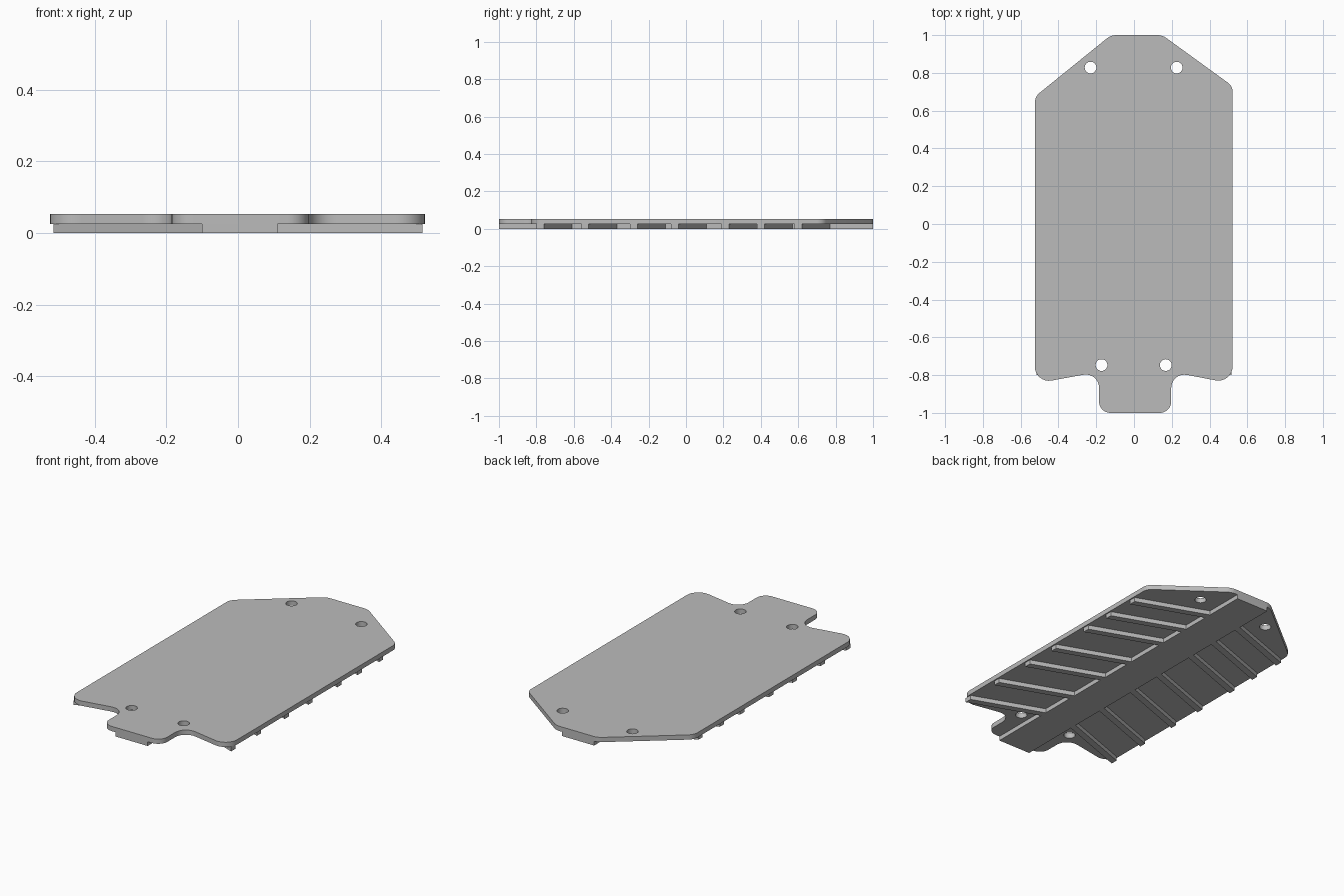
import bpy, bmesh, math
from mathutils import Vector

cube = bpy.data.objects.get("Cube")
if cube:
    bpy.data.objects.remove(cube, do_unlink=True)

SPLIT, TOP = 0.025, 0.053   # underside of the plate, top of the plate

grey = bpy.data.materials.new("plain grey")
grey.use_nodes = True
grey.diffuse_color = (0.5, 0.5, 0.5, 1)
grey.node_tree.nodes["Principled BSDF"].inputs["Base Color"].default_value = (0.5, 0.5, 0.5, 1)


def fillet(corners, steps=8):
    """Round each (x, y, radius) corner of a closed outline with an arc."""
    out = []
    for i, (x, y, r) in enumerate(corners):
        p = Vector((x, y))
        a = (Vector(corners[i - 1][:2]) - p).normalized()
        b = (Vector(corners[(i + 1) % len(corners)][:2]) - p).normalized()
        half = a.angle(b) / 2
        centre = p + (a + b).normalized() * r / math.sin(half)
        reach = r / math.tan(half)
        start, end = p + a * reach - centre, p + b * reach - centre
        sweep = start.angle(end)
        for k in range(steps + 1):
            t = k / steps
            arc = (start * math.sin((1 - t) * sweep) + end * math.sin(t * sweep)) / math.sin(sweep)
            out.append(centre + arc)
    return out


def prism(name, outline, z0, z1):
    """Extrude a flat outline into a solid part."""
    bm = bmesh.new()
    face = bm.faces.new([bm.verts.new((p[0], p[1], z0)) for p in outline])
    grown = bmesh.ops.extrude_face_region(bm, geom=[face])["geom"]
    bmesh.ops.translate(bm, vec=(0, 0, z1 - z0),
                        verts=[g for g in grown if isinstance(g, bmesh.types.BMVert)])
    bmesh.ops.recalc_face_normals(bm, faces=bm.faces)
    mesh = bpy.data.meshes.new(name)
    bm.to_mesh(mesh)
    bm.free()
    mesh.materials.append(grey)
    obj = bpy.data.objects.new(name, mesh)
    bpy.context.collection.objects.link(obj)
    return obj


# Plate: shouldered back, narrow tab at the front
plate = prism("plate", fillet([
    (0.15, 1, 0.08), (-0.122, 1, 0.08), (-0.525, 0.674, 0.07),
    (-0.525, -0.845, 0.075), (-0.185, -0.783, 0.07), (-0.185, -1, 0.06),
    (0.197, -1, 0.06), (0.197, -0.783, 0.07), (0.522, -0.845, 0.075),
    (0.522, 0.73, 0.06)]), SPLIT, TOP)

# Screw holes
for i, (x, y) in enumerate([(-0.23, 0.828), (0.226, 0.828), (-0.172, -0.747), (0.168, -0.747)]):
    ring = [(x + 0.031 * math.cos(k * math.tau / 32), y + 0.031 * math.sin(k * math.tau / 32))
            for k in range(32)]
    cutter = prism(f"hole_cutter_{i + 1}", ring, -0.1, 0.2)
    cutter.hide_render = True
    cutter.hide_set(True)
    cut = plate.modifiers.new("screw hole", "BOOLEAN")
    cut.operation, cut.solver, cut.object = "DIFFERENCE", "EXACT", cutter

bpy.context.view_layer.objects.active = plate
plate.select_set(True)
for m in list(plate.modifiers):
    bpy.ops.object.modifier_apply(modifier=m.name)
for o in [o for o in bpy.data.objects if o.name.startswith("hole_cutter")]:
    bpy.data.objects.remove(o, do_unlink=True)
bpy.ops.object.shade_smooth_by_angle(angle=math.radians(30))

# Flat spine under the middle
prism("spine", [(-0.10, -1), (0.11, -1), (0.11, 1), (-0.10, 1)], 0, SPLIT)

# Slanted ribs sweeping from the spine towards the front on both sides
for i, y in enumerate([-0.76, -0.52, -0.26, -0.04, 0.23, 0.42, 0.62]):
    for side, inner, outer in (("left", 0.11, 0.515), ("right", -0.10, -0.515)):
        prism(f"{side}_rib_{i + 1}",
              [(outer, y), (inner, y + 0.15), (inner, y + 0.11), (outer, y - 0.04)], 0, SPLIT)
